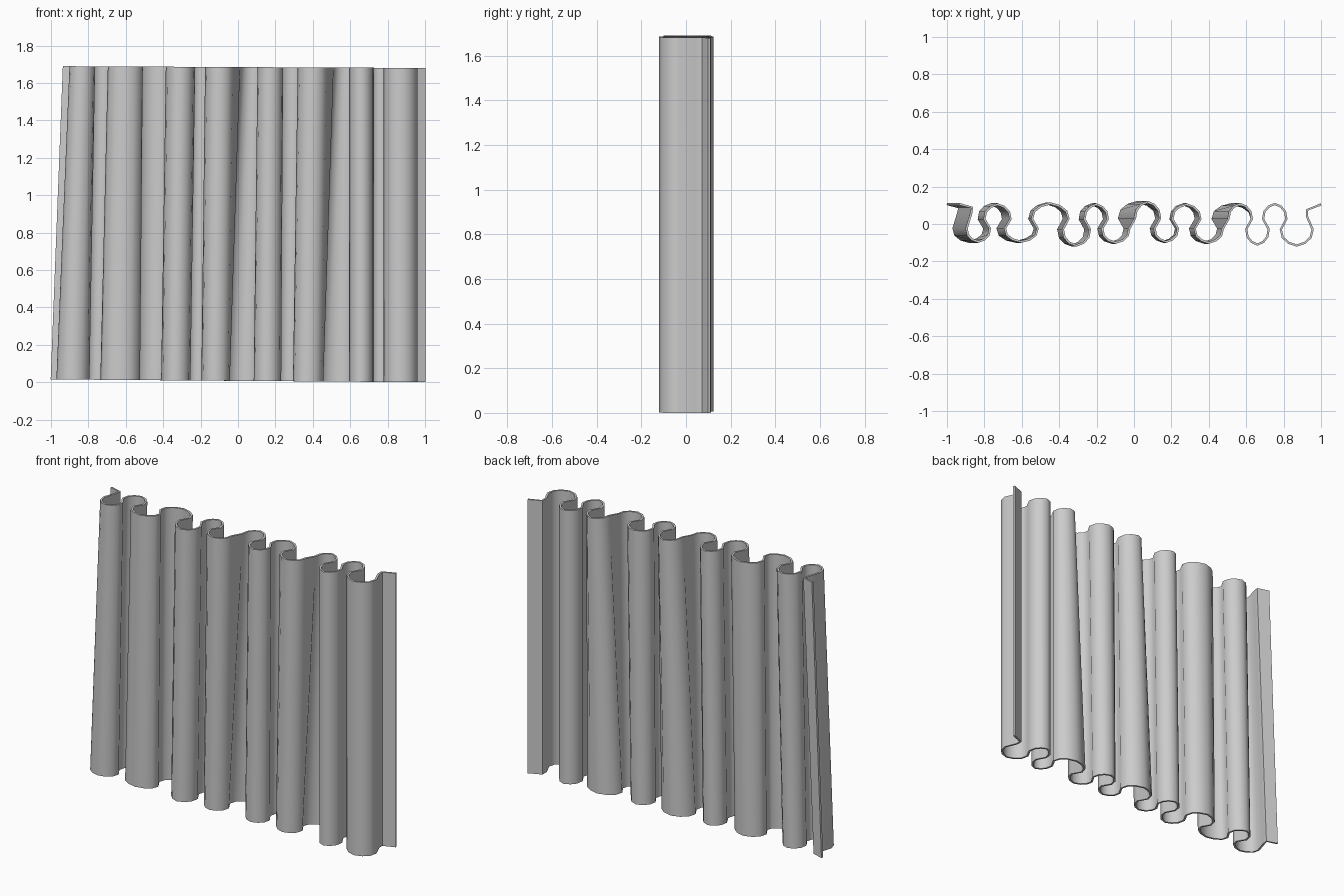
import bpy, bmesh

cube = bpy.data.objects.get("Cube")
if cube:
    bpy.data.objects.remove(cube, do_unlink=True)

cloth = bpy.data.materials.new("grey cloth")
cloth.use_nodes = True
colour = (0.6, 0.6, 0.6, 1)
cloth.diffuse_color = colour
cloth.node_tree.nodes["Principled BSDF"].inputs["Base Color"].default_value = colour

# Left and right side of each forward fold, at the top and bottom hems
TOP = [(-.895, -.77), (-.69, -.515), (-.38, -.235), (-.17, -.025),
       (.11, .235), (.325, .475), (.6, .72), (.785, .955)]
BOTTOM = [(-.965, -.80), (-.73, -.53), (-.405, -.26), (-.19, -.05),
          (.09, .225), (.3, .45), (.6, .72), (.785, .955)]
DEPTH = [.095, .095, .115, .1, .095, .1, .11, .115]
CREST = [.105, .11, .105, .118, .105, .107, .107]
NECK = .03


def bulge(a, b, peak, side):
    """Rounded fold from a to b, reaching out to y = side * peak."""
    w = b - a
    shape = [(0, .25), (.06, .62), (.24, .87), (.5, 1), (.76, .87), (.94, .62), (1, .25)]
    return [(a + w * u, side * peak * v) for u, v in shape]


def hem(folds, start, open_necks):
    """Wavy outline of the cloth, seen from above."""
    first = folds[0][0]
    path = [(start, .107), (first + NECK, .088), (first + NECK * .8, .055)]
    for i, (a, b) in enumerate(folds):
        path += bulge(a, b, DEPTH[i], -1)
        if i < len(CREST):
            left = b + (NECK if i in open_necks else -NECK)
            path += bulge(left, folds[i + 1][0] + NECK, CREST[i], 1)
    last = folds[-1][1]
    return path + [(last - NECK, .04), (last - NECK, .075), (1, .105)]


# Cloth sheet stretched between the two hems
top = hem(TOP, -.935, (3, 5))
bottom = hem(BOTTOM, -1, ())
bm = bmesh.new()
columns = []
for (xt, yt), (xb, yb) in zip(top, bottom):
    low = bm.verts.new((xb, yb, .0075 * (1 - xb)))
    high = bm.verts.new((xt, yt, 1.685 - .005 * xt))
    columns.append((low, high))
for (a, b), (c, d) in zip(columns, columns[1:]):
    bm.faces.new((a, c, d, b))
mesh = bpy.data.meshes.new("curtain")
bm.to_mesh(mesh)
bm.free()
curtain = bpy.data.objects.new("curtain", mesh)
bpy.context.collection.objects.link(curtain)
mesh.materials.append(cloth)

# Cloth thickness
solid = curtain.modifiers.new("thickness", "SOLIDIFY")
solid.thickness = .012
solid.offset = 0

# Smooth folds with crisp hems
bpy.ops.object.select_all(action="DESELECT")
curtain.select_set(True)
bpy.context.view_layer.objects.active = curtain
bpy.ops.object.modifier_apply(modifier=solid.name)
bpy.ops.object.shade_smooth_by_angle(angle=1.05)
